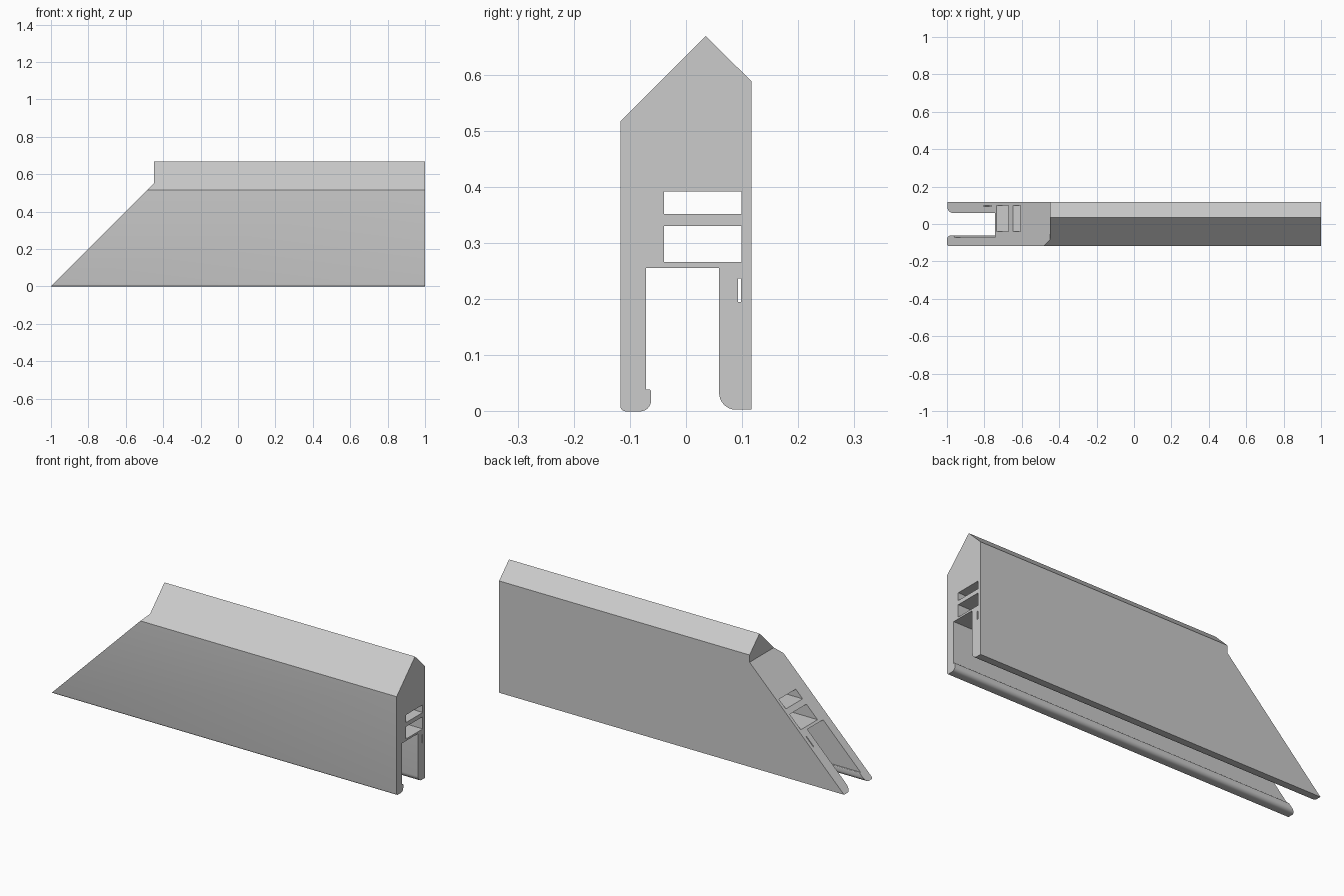
import bpy, bmesh, math
from mathutils import Vector

cube = bpy.data.objects.get("Cube")
if cube:
    bpy.data.objects.remove(cube)

HALF = 1.0        # half length of the bar
NOTCH_Z = 0.55    # height where the mitre turns vertical


def arc(cy, cz, r, start, end, steps=8):
    """Points of a rounded corner, angles in degrees."""
    angles = [math.radians(start + (end - start) * i / steps) for i in range(steps + 1)]
    return [(cy + r * math.cos(a), cz + r * math.sin(a)) for a in angles]


def rect(y0, y1, z0, z1):
    return [(y0, z0), (y1, z0), (y1, z1), (y0, z1)]


# Outer section: peaked top, two legs with rounded feet and an inner lip
outline = [(-0.117, 0.517)]
outline += arc(-0.107, 0.01, 0.01, 180, 270, 5)
outline += arc(-0.082, 0.02, 0.02, 270, 360)
outline += arc(-0.066, 0.035, 0.004, 0, 90, 3)
outline += [(-0.071, 0.039), (-0.071, 0.256), (0.059, 0.256)]
outline += arc(0.089, 0.033, 0.03, 180, 270)
outline += [(0.117, 0.003), (0.117, 0.588), (0.035, 0.669)]

# Hollow chambers and the thin slot in the back leg
loops = [outline,
         rect(-0.039, 0.099, 0.352, 0.392),
         rect(-0.039, 0.099, 0.266, 0.33),
         rect(0.093, 0.098, 0.195, 0.237)]

# Fill the section and extrude it along the length
bm = bmesh.new()
edges = []
for loop in loops:
    verts = [bm.verts.new((HALF, y, z)) for y, z in loop]
    edges += [bm.edges.new((v, verts[i - 1])) for i, v in enumerate(verts)]
bmesh.ops.triangle_fill(bm, edges=edges, use_beauty=True, normal=(1, 0, 0))
ext = bmesh.ops.extrude_face_region(bm, geom=bm.faces[:], use_keep_orig=True)
for v in ext["geom"]:
    if isinstance(v, bmesh.types.BMVert):
        v.co.x = -HALF

# Mitre the left end, with an upright shoulder above the notch
bmesh.ops.bisect_plane(bm, geom=bm.verts[:] + bm.edges[:] + bm.faces[:],
                       plane_co=Vector((0, 0, NOTCH_Z)), plane_no=Vector((0, 0, 1)))
for v in bm.verts:
    if v.co.x < 0:
        v.co.x = -HALF + min(v.co.z, NOTCH_Z)
bmesh.ops.recalc_face_normals(bm, faces=bm.faces[:])

mesh = bpy.data.meshes.new("mitred_profile_bar")
bm.to_mesh(mesh)
bm.free()
bar = bpy.data.objects.new("mitred_profile_bar", mesh)
bpy.context.collection.objects.link(bar)

# Plain grey
mat = bpy.data.materials.new("light_grey")
mat.use_nodes = True
grey = (0.6, 0.6, 0.6, 1)
mat.diffuse_color = grey
mat.node_tree.nodes["Principled BSDF"].inputs["Base Color"].default_value = grey
mesh.materials.append(mat)

bpy.context.view_layer.objects.active = bar
bar.select_set(True)
bpy.ops.object.shade_smooth_by_angle(angle=math.radians(30))
